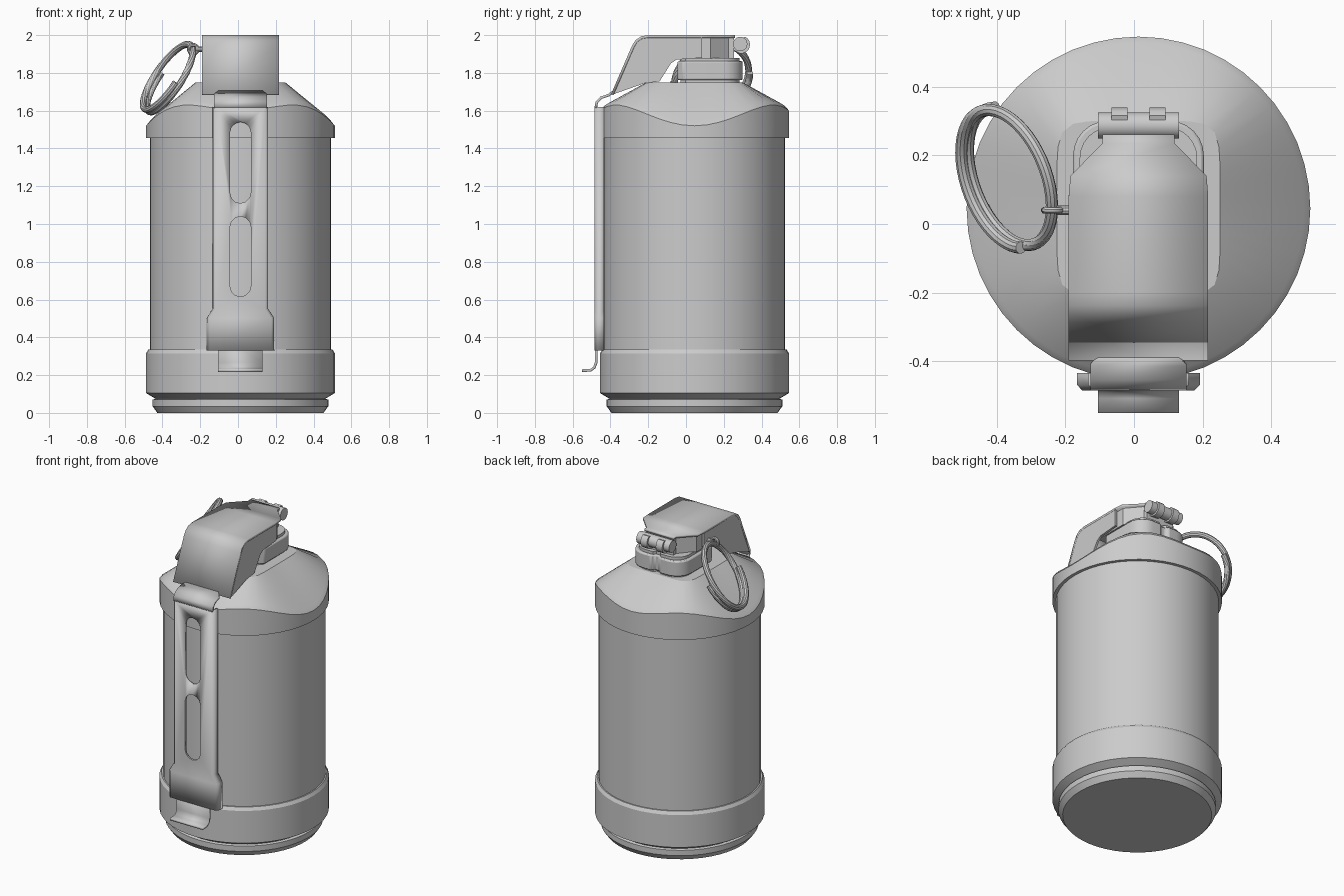
import bpy, bmesh, math
from mathutils import Vector

cube = bpy.data.objects.get("Cube")
if cube:
    bpy.data.objects.remove(cube, do_unlink=True)

CX, CY = 0.013, 0.045
TAU = math.tau

grey = bpy.data.materials.new("plain_grey")
grey.use_nodes = True
grey.diffuse_color = (0.6, 0.6, 0.6, 1)
grey.node_tree.nodes["Principled BSDF"].inputs["Base Color"].default_value = (0.6, 0.6, 0.6, 1)


def finish(name, bm, angle=35):
    bmesh.ops.recalc_face_normals(bm, faces=bm.faces)
    me = bpy.data.meshes.new(name)
    bm.to_mesh(me)
    bm.free()
    ob = bpy.data.objects.new(name, me)
    bpy.context.collection.objects.link(ob)
    me.materials.append(grey)
    bpy.ops.object.select_all(action='DESELECT')
    ob.select_set(True)
    bpy.context.view_layer.objects.active = ob
    bpy.ops.object.shade_smooth_by_angle(angle=math.radians(angle))
    return ob


def loft(name, rings, closed=True, caps=True, angle=35):
    """Skin a list of rings of points."""
    bm = bmesh.new()
    vs = [[bm.verts.new(p) for p in ring] for ring in rings]
    n = len(vs[0])
    for a, b in zip(vs, vs[1:]):
        for i in range(n if closed else n - 1):
            j = (i + 1) % n
            bm.faces.new((a[i], a[j], b[j], b[i]))
    if caps and closed:
        bm.faces.new(vs[0])
        bm.faces.new(vs[-1])
    return finish(name, bm, angle)


def prism(name, pts, axis, lo, hi, bevel=0):
    """Extrude a flat outline along x, y or z."""
    def place(p, h):
        q = list(p)
        q.insert("xyz".index(axis), h)
        return q
    ob = loft(name, [[place(p, h) for p in pts] for h in (lo, hi)])
    if bevel:
        m = ob.modifiers.new("bevel", 'BEVEL')
        m.width, m.segments, m.limit_method = bevel, 2, 'ANGLE'
    return ob


def sheet(name, rows, thick=0.014, flange=0):
    """Bent sheet metal: rows of (y, z, half width), with optional side flanges."""
    rings = []
    for y, z, w in rows:
        ring = [(CX - w, y, z), (CX + w, y, z)]
        if flange:
            c = 0.012
            ring = [(CX - w, y + flange, z), (CX - w, y + c, z), (CX - w + c, y, z),
                    (CX + w - c, y, z), (CX + w, y + c, z), (CX + w, y + flange, z)]
        rings.append(ring)
    ob = loft(name, rings, closed=False, angle=50)
    m = ob.modifiers.new("thickness", 'SOLIDIFY')
    m.thickness, m.offset = thick, 0
    return ob


def arc(cx, cy, r, a0, a1, n=6):
    steps = [math.radians(a0 + (a1 - a0) * i / n) for i in range(n + 1)]
    return [(cx + r * math.cos(t), cy + r * math.sin(t)) for t in steps]


def tube(name, pts, r, sides=10):
    """Round bar along a path."""
    pts = [Vector(p) for p in pts]
    rings = []
    for i, p in enumerate(pts):
        d = (pts[min(i + 1, len(pts) - 1)] - pts[max(i - 1, 0)]).normalized()
        u = d.cross(Vector((0.1, 0.2, 1))).normalized()
        v = d.cross(u)
        rings.append([p + r * (math.cos(TAU * k / sides) * u + math.sin(TAU * k / sides) * v)
                      for k in range(sides)])
    return loft(name, rings)


# Canister: turned profile with a four-sided shoulder on top
SEG = 48
angles = [TAU * i / SEG for i in range(SEG)]


def circle(r, z):
    return [(CX + r * math.cos(t), CY + r * math.sin(t), z(t) if callable(z) else z) for t in angles]


def rim(t):
    q = math.degrees(math.asin(min(1, abs(math.sin(t)))))
    if q < 56:
        return 1.52 + 0.11 * (1 - math.cos(math.pi * q / 56)) / 2
    return 1.60 + 0.03 * (1 + math.cos(math.pi * (q - 56) / 34)) / 2


def shoulder_top(t, a=0.237, b=0.255, p=7):
    r = (abs(math.cos(t) / a) ** p + abs(math.sin(t) / b) ** p) ** (-1 / p)
    return (CX + r * math.cos(t), CY + r * math.sin(t), 1.75)


profile = [(0.44, 0), (0.465, 0.035), (0.465, 0.07), (0.45, 0.075), (0.5, 0.105), (0.5, 0.315),
           (0.488, 0.335), (0.48, 0.335), (0.48, 1.455), (0.5, 1.455)]
rings = [circle(r, z) for r, z in profile]
rings += [circle(0.5, rim), circle(0.482, lambda t: rim(t) + 0.022), [shoulder_top(t) for t in angles]]
loft("canister", rings, angle=25)

# Fuze collar with a notch at the back, neck and upper block
half = (arc(0.09, 0.2, 0.1, 0, 90) + [(0.03, 0.3), (0.015, 0.28)])
half = [(0.16, -0.045), (0.19, -0.015)] + half
outline = [(CX + x, y) for x, y in half] + [(CX - x, y) for x, y in reversed(half)]
prism("fuze_collar", outline, "z", 1.762, 1.862, 0.008)
prism("fuze_neck", [(CX + (x - CX) * 0.9, 0.12 + (y - 0.12) * 0.9) for x, y in outline], "z", 1.74, 1.88)
half = [(0.18, -0.1), (0.18, 0.13), (0.1, 0.225), (0.1, 0.255)]
prism("fuze_block", [(CX + x, y) for x, y in half] + [(CX - x, y) for x, y in reversed(half)],
      "z", 1.875, 1.985)

# Lever head: bent cover and two cheeks
bend = [(-0.39, 1.685), (-0.28, 1.94), (-0.262, 1.969), (-0.235, 1.987), (-0.2, 1.993)]
tip = [(0.08, 0.203), (0.14, 0.198), (0.235, 0.105), (0.26, 0.105)]
sheet("lever_cover", [(y, z, 0.203) for y, z in bend] + [(y, 1.993, w) for y, w in tip])
cheek = bend + [(0.085, 1.993), (0.085, 1.88), (-0.05, 1.87), (-0.08, 1.85), (-0.14, 1.755), (-0.22, 1.745)]
for side, x in (("right", CX - 0.203), ("left", CX + 0.189)):
    prism(side + "_lever_cheek", cheek, "x", x, x + 0.014)

# Lever strap with two slots, flared at the bottom
strap = sheet("lever_strap", [(-0.478, 0.33, 0.172), (-0.478, 0.5, 0.172), (-0.478, 0.55, 0.14),
                              (-0.478, 1.62, 0.14)], flange=0.045)
for i, (lo, hi) in enumerate(((0.615, 1.04), (1.11, 1.54))):
    r = 0.055
    slot = arc(CX, hi - r, r, 0, 180) + arc(CX, lo + r, r, 180, 360)
    cutter = prism("slot_cutter_%d" % (i + 1), slot, "y", -0.52, -0.445)
    cutter.hide_render = True
    cutter.hide_viewport = True
    m = strap.modifiers.new("slot", 'BOOLEAN')
    m.object, m.operation, m.solver = cutter, 'DIFFERENCE', 'EXACT'
sheet("lever_bend", [(-0.478, 1.615, 0.14), (-0.472, 1.645, 0.14), (-0.45, 1.668, 0.14),
                     (-0.41, 1.682, 0.14), (-0.385, 1.7, 0.118)])
sheet("lever_foot", [(-0.476, 0.4, 0.118), (-0.476, 0.265, 0.118), (-0.485, 0.24, 0.118),
                     (-0.505, 0.225, 0.118), (-0.55, 0.224, 0.118)])

# Hinge pin and knuckles
prism("hinge_pin", arc(0.287, 1.953, 0.038, 0, 345, 23), "x", CX - 0.118, CX + 0.118)
for side, s in (("right", -1), ("left", 1)):
    x = CX + s * 0.055
    prism(side + "_hinge_knuckle", arc(0.292, 1.95, 0.047, -100, 60, 8) + [(0.24, 1.97), (0.24, 1.925)],
          "x", x - 0.023, x + 0.023)

# Pull ring: split ring of one and a half turns, hung from a small staple
n = Vector((0.79, 0.3, -0.53)).normalized()
v = (Vector((0, 1, 0)) - n * n.y).normalized()
w = n.cross(v)
centre = Vector((-0.367, 0.135, 1.775))
path = []
for i in range(73):
    t = -math.pi + 3 * math.pi * i / 72
    path.append(centre + 0.208 * (math.cos(t) * v + math.sin(t) * w) + n * 0.036 * (i / 72 - 0.5))
tube("pull_ring", path, 0.018)
tube("ring_staple", [(-0.17, 0.04, 1.925), (-0.225, 0.04, 1.925)], 0.014)
eye = [(-0.237 + 0.024 * math.cos(TAU * i / 16), 0.04, 1.925 + 0.024 * math.sin(TAU * i / 16))
       for i in range(17)]
tube("staple_eye", eye, 0.01, 8)
